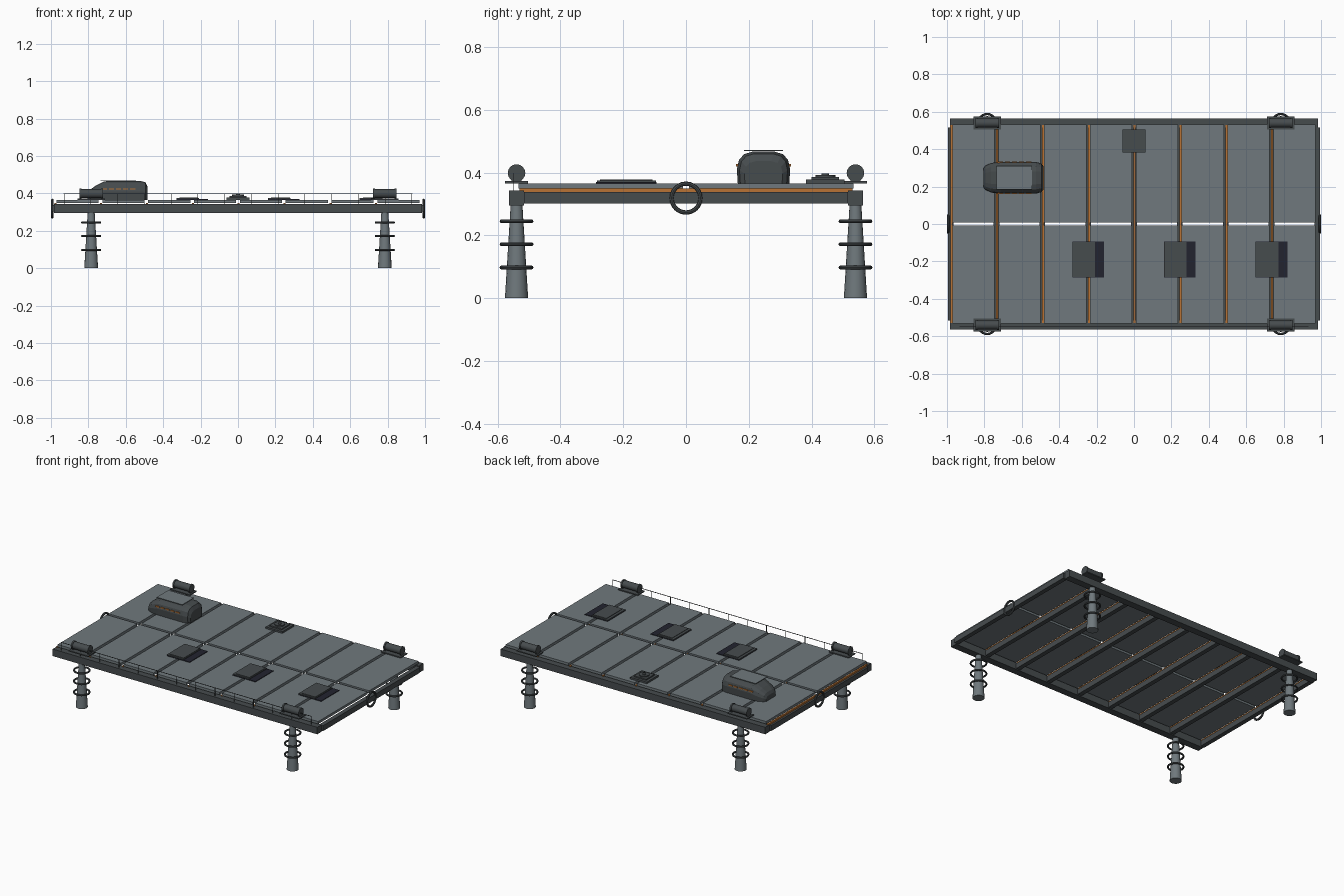
import bpy, bmesh, math
from mathutils import Matrix, Vector

if "Cube" in bpy.data.objects:
    bpy.data.objects.remove(bpy.data.objects["Cube"])


def material(name, rgb):
    m = bpy.data.materials.new(name)
    m.diffuse_color = (*rgb, 1)
    m.use_nodes = True
    m.node_tree.nodes["Principled BSDF"].inputs["Base Color"].default_value = m.diffuse_color
    return m


PANEL = material("blue grey plate", (0.16, 0.19, 0.205))
STEEL = material("dark steel", (0.062, 0.072, 0.076))
ORANGE = material("burnt orange", (0.48, 0.17, 0.035))
NAVY = material("dark navy", (0.016, 0.017, 0.028))


def finish(name, bm, mat, smooth=False):
    bmesh.ops.recalc_face_normals(bm, faces=bm.faces)
    me = bpy.data.meshes.new(name)
    bm.to_mesh(me)
    bm.free()
    me.materials.append(mat)
    ob = bpy.data.objects.new(name, me)
    bpy.context.collection.objects.link(ob)
    if smooth:
        bpy.ops.object.select_all(action='DESELECT')
        ob.select_set(True)
        bpy.context.view_layer.objects.active = ob
        bpy.ops.object.shade_smooth_by_angle(angle=math.radians(35))
    return ob


def box(name, x, y, z, mat):
    """Box from (min, max) pairs."""
    bm = bmesh.new()
    size = Vector((x[1] - x[0], y[1] - y[0], z[1] - z[0]))
    mid = Vector((sum(x) / 2, sum(y) / 2, sum(z) / 2))
    bmesh.ops.create_cube(bm, size=1, matrix=Matrix.Translation(mid) @ Matrix.Diagonal((*size, 1)))
    return finish(name, bm, mat)


def cone(name, loc, r1, r2, depth, mat, axis='Z', sides=16):
    bm = bmesh.new()
    rot = Matrix.Rotation(math.pi / 2, 4, 'Y') if axis == 'X' else Matrix.Identity(4)
    bmesh.ops.create_cone(bm, cap_ends=True, segments=sides, radius1=r1, radius2=r2,
                          depth=depth, matrix=Matrix.Translation(loc) @ rot)
    return finish(name, bm, mat, True)


def ring(name, loc, major, minor, mat, axis='Z', n=24, k=8):
    bm = bmesh.new()
    rot = Matrix.Rotation(math.pi / 2, 4, 'Y') if axis == 'X' else Matrix.Identity(4)
    mtx = Matrix.Translation(loc) @ rot
    rows = []
    for i in range(n):
        a = math.tau * i / n
        row = []
        for j in range(k):
            b = math.tau * j / k
            r = major + minor * math.cos(b)
            row.append(bm.verts.new(mtx @ Vector((r * math.cos(a), r * math.sin(a), minor * math.sin(b)))))
        rows.append(row)
    for i in range(n):
        p, q = rows[i], rows[(i + 1) % n]
        for j in range(k):
            bm.faces.new((p[j], q[j], q[(j + 1) % k], p[(j + 1) % k]))
    return finish(name, bm, mat, True)


STEP, TOP = 0.245, 0.366

# frame: long side beams, cross beams with glowing seams
for s, side in ((-1, "front"), (1, "back")):
    box(side + "_beam", (-0.985, 0.985), (s * 0.54 - 0.024, s * 0.54 + 0.024), (0.296, 0.343), STEEL)
for i in range(-4, 5):
    x = i * STEP
    box("cross_beam", (x - 0.015, x + 0.015), (-0.517, 0.517), (0.302, 0.338), STEEL)
    if i < 4:
        box("seam_light", (x - 0.002, x + 0.009), (-0.53, 0.53), (0.338, 0.349), ORANGE)

# deck panels in two rows
for i in range(8):
    x = -0.98 + i * STEP
    for y in ((-0.533, -0.009), (0.009, 0.533)):
        box("deck_panel", (x + 0.01, x + STEP - 0.01), y, (0.349, TOP), PANEL)

# coupling rings on the ends
for s in (-1, 1):
    ring("coupling_ring", (s * 0.993, 0, 0.319), 0.046, 0.007, STEEL, 'X')

# legs with hoops, and a winch above each
for sx in (-1, 1):
    for sy in (-1, 1):
        x, y = sx * 0.785, sy * 0.54
        cone("leg", (x, y, 0.155), 0.037, 0.018, 0.31, PANEL)
        for z in (0.098, 0.172, 0.245):
            ring("leg_hoop", (x, y, z), 0.048, 0.006, STEEL)
        box("winch_base", (x - 0.073, x + 0.073), (y - 0.036, y + 0.036), (TOP, 0.373), STEEL)
        cone("winch_drum", (x, y, 0.399), 0.024, 0.024, 0.12, STEEL, 'X')
        for e in (-1, 1):
            cone("winch_flange", (x + e * 0.058, y, 0.399), 0.028, 0.028, 0.01, STEEL, 'X')
            box("winch_bracket", (x + e * 0.058 - 0.005, x + e * 0.058 + 0.005),
                (y - 0.016, y + 0.016), (0.372, 0.4), STEEL)

# thin guard rail on the front beam
box("guard_rail", (-0.932, 0.932), (-0.552, -0.549), (0.396, 0.399), STEEL)
for i in range(14):
    x = -0.93 + i * 1.86 / 13
    box("rail_post", (x - 0.0015, x + 0.0015), (-0.552, -0.549), (0.343, 0.397), STEEL)

# half open hatches
for x in (-STEP, STEP, 3 * STEP):
    box("hatch_opening", (x - 0.085, x + 0.085), (-0.286, -0.094), (TOP, 0.370), NAVY)
    box("hatch_lid", (x - 0.085, x + 0.037), (-0.284, -0.096), (0.370, 0.375), STEEL)
    box("hatch_lid_plate", (x - 0.068, x + 0.032), (-0.274, -0.106), (0.375, 0.378), STEEL)

# sensor pad at the back
box("pad_base", (-0.062, 0.062), (0.383, 0.505), (TOP, 0.378), STEEL)
box("pad_step", (-0.045, 0.045), (0.40, 0.488), (0.378, 0.386), STEEL)
cone("pad_disc", (0, 0.444, 0.389), 0.032, 0.032, 0.008, STEEL)
cone("pad_knob", (0, 0.444, 0.393), 0.012, 0.012, 0.008, STEEL)

# cabin: one cross-section lofted along x (x, width scale, height scale)
half = [(0.082, 0), (0.085, 0.045), (0.078, 0.075), (0.062, 0.093), (0.035, 0.101)]
section = half + [(-y, z) for y, z in reversed(half)]
stations = [(-0.805, 0.6, 0.32), (-0.795, 0.75, 0.5), (-0.765, 0.93, 0.72), (-0.715, 1, 0.98),
            (-0.525, 1, 1), (-0.495, 0.9, 0.93), (-0.483, 0.72, 0.7)]
bm = bmesh.new()
loops = [[bm.verts.new((x, 0.247 + y * w, TOP + z * h)) for y, z in section] for x, w, h in stations]
for p, q in zip(loops, loops[1:]):
    for j in range(len(section)):
        k = (j + 1) % len(section)
        bm.faces.new((p[j], p[k], q[k], q[j]))
bm.faces.new(loops[0])
bm.faces.new(loops[-1])
finish("cabin_body", bm, STEEL)
box("cabin_roof_plate", (-0.735, -0.545), (0.185, 0.309), (0.469, 0.473), PANEL)

# orange light dashes on both cabin sides
for s in (-1, 1):
    for i in range(5):
        x = -0.715 + i * 0.038
        y = 0.247 + s * 0.083
        box("cabin_light", (x - 0.014, x + 0.014), (y - 0.004, y + 0.004), (0.420, 0.427), ORANGE)
